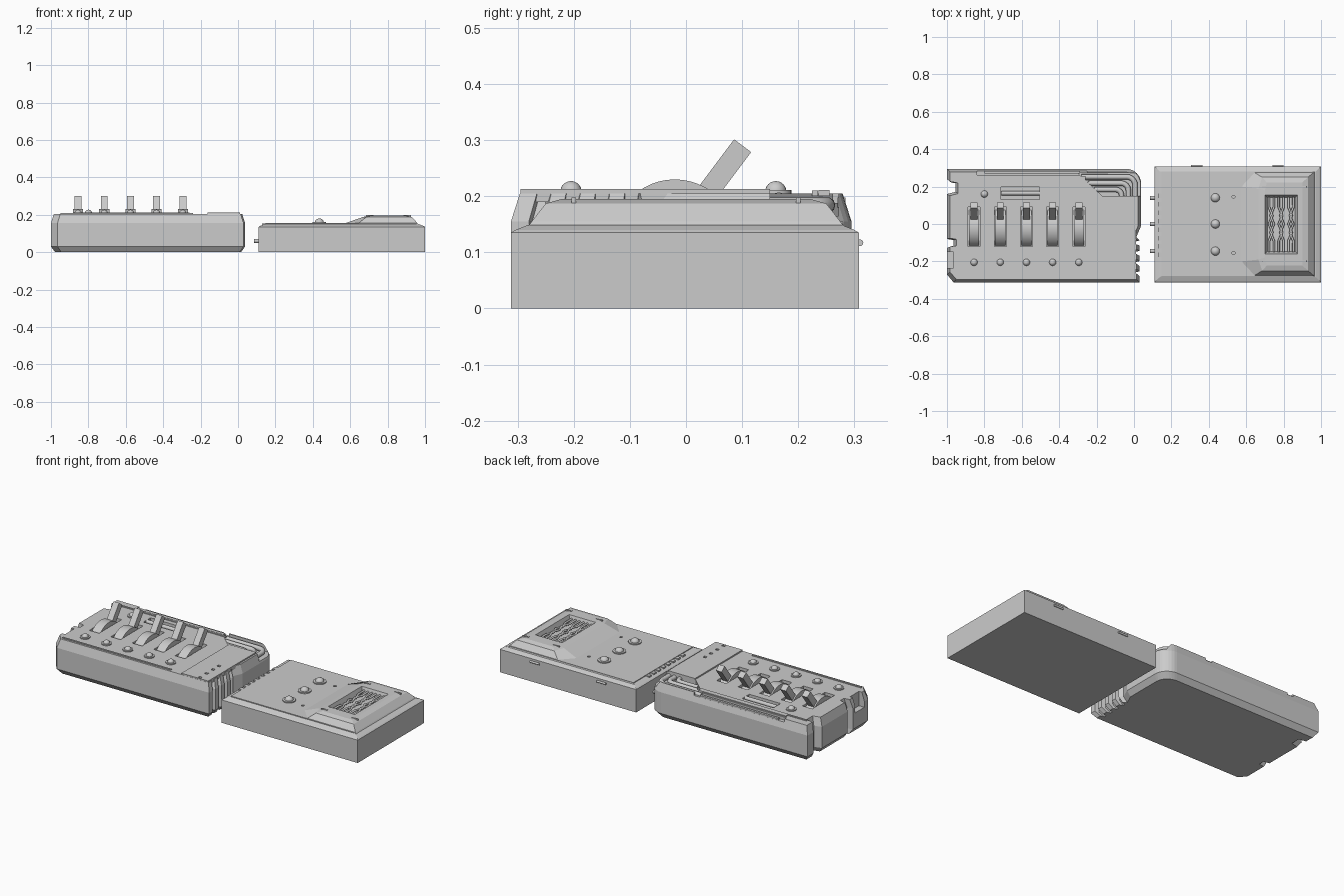
import bpy, bmesh, math
from mathutils import Vector, Matrix

if "Cube" in bpy.data.objects:
    bpy.data.objects.remove(bpy.data.objects["Cube"])


def finish(bm, name, smooth=False):
    bmesh.ops.recalc_face_normals(bm, faces=bm.faces)
    me = bpy.data.meshes.new(name)
    bm.to_mesh(me)
    bm.free()
    ob = bpy.data.objects.new(name, me)
    bpy.context.collection.objects.link(ob)
    if smooth:
        bpy.ops.object.select_all(action='DESELECT')
        ob.select_set(True)
        bpy.context.view_layer.objects.active = ob
        bpy.ops.object.shade_smooth_by_angle(angle=math.radians(35))
    return ob


def loft(name, rings):
    """Skin a stack of (outline, z) rings and cap both ends."""
    bm = bmesh.new()
    rows = [[bm.verts.new((x, y, z)) for x, y in pts] for pts, z in rings]
    n = len(rows[0])
    for a, b in zip(rows, rows[1:]):
        for i in range(n):
            j = (i + 1) % n
            bm.faces.new((a[i], a[j], b[j], b[i]))
    bm.faces.new(rows[0][::-1])
    bm.faces.new(rows[-1])
    return finish(bm, name)


def inset(pts, d):
    xs, ys = [p[0] for p in pts], [p[1] for p in pts]
    cx, cy = (min(xs) + max(xs)) / 2, (min(ys) + max(ys)) / 2
    fx, fy = 1 - 2 * d / (max(xs) - min(xs)), 1 - 2 * d / (max(ys) - min(ys))
    return [(cx + (x - cx) * fx, cy + (y - cy) * fy) for x, y in pts]


def rect(x0, x1, y0, y1):
    return [(x0, y0), (x1, y0), (x1, y1), (x0, y1)]


def box(name, x0, x1, y0, y1, z0, z1):
    return loft(name, [(rect(x0, x1, y0, y1), z0), (rect(x0, x1, y0, y1), z1)])


def cylinder(name, c, r, h, axis='Z', seg=24):
    bm = bmesh.new()
    rot = {'X': Matrix.Rotation(math.pi / 2, 4, 'Y'), 'Y': Matrix.Rotation(math.pi / 2, 4, 'X'),
           'Z': Matrix()}[axis]
    bmesh.ops.create_cone(bm, cap_ends=True, segments=seg, radius1=r, radius2=r, depth=h,
                          matrix=Matrix.Translation(c) @ rot)
    return finish(bm, name, True)


def dome(name, x, y, z, r, h, washer):
    cylinder(name + "_washer", (x, y, z), washer, 0.012)
    bm = bmesh.new()
    bmesh.ops.create_uvsphere(bm, u_segments=20, v_segments=12, radius=1,
                              matrix=Matrix.Translation((x, y, z + 0.003)) @ Matrix.Diagonal((r, r, h, 1)))
    finish(bm, name, True)


def tube(name, pts, r):
    cu = bpy.data.curves.new(name, 'CURVE')
    cu.dimensions = '3D'
    cu.bevel_depth = r
    cu.bevel_resolution = 3
    cu.use_fill_caps = True
    sp = cu.splines.new('POLY')
    sp.points.add(len(pts) - 1)
    for p, co in zip(sp.points, pts):
        p.co = (*co, 1)
    ob = bpy.data.objects.new(name, cu)
    bpy.context.collection.objects.link(ob)


def cut(ob, cutter):
    cutter.hide_render = True
    m = ob.modifiers.new("cut", 'BOOLEAN')
    m.operation, m.solver, m.object = 'DIFFERENCE', 'EXACT', cutter
    bpy.context.view_layer.objects.active = ob
    bpy.ops.object.modifier_apply(modifier=m.name)
    bpy.data.objects.remove(cutter)


def arc(cx, cy, r, a0, a1, n=8):
    return [(cx + r * math.cos(math.radians(a0 + (a1 - a0) * i / n)),
             cy + r * math.sin(math.radians(a0 + (a1 - a0) * i / n))) for i in range(n + 1)]


# Lever case: outline with gripping ribs on the right and grooves on the left
outline = [(-0.965, -0.312), (0.03, -0.312)]
for y in (-0.28, -0.225, -0.17, -0.115):
    outline += [(0.03, y), (0.008, y + 0.006), (0.008, y + 0.021), (0.03, y + 0.027)]
outline += [(0.012, -0.07), (0.038, -0.01)] + arc(-0.042, 0.215, 0.08, 0, 90)
outline += [(-1, 0.295), (-1, 0.24), (-0.955, 0.232), (-0.955, 0.172), (-1, 0.16),
            (-1, -0.08), (-0.965, -0.086), (-0.965, -0.122), (-1, -0.128), (-1, -0.27)]
case = loft("lever_case", [(inset(outline, 0.022), 0), (outline, 0.03), (outline, 0.155),
                           (inset(outline, 0.016), 0.205)])

# Pipe recess, lever slots, rod slot and end pocket
bay = [(-0.3, 0.272), (-0.17, 0.15), (0.1, 0.15), (0.1, 0.272)]
cut(case, loft("bay_cutter", [(bay, 0.165), (bay, 0.3)]))
lever_xs = [-0.855 + 0.14 * i for i in range(5)]
for x in lever_xs:
    cut(case, box("slot_cutter", x - 0.032, x + 0.032, -0.12, 0.09, 0.175, 0.3))
cut(case, box("rod_cutter", -0.71, -0.505, 0.132, 0.198, 0.18, 0.3))
cut(case, box("pocket_cutter", -1.1, -0.965, -0.235, -0.15, 0.12, 0.3))
cut(case, box("edge_cutter", -0.84, -0.25, 0.262, 0.4, 0.188, 0.3))

# Raised cover plate beside the levers
for side, y in (("front", -0.285), ("back", 0.225)):
    box("cover_strip_" + side, -0.95, -0.24, y, y + 0.01, 0.2, 0.21)
box("back_rail", -0.83, -0.26, 0.236, 0.256, 0.2, 0.211)
box("back_lower_rail", -0.8, -0.29, 0.27, 0.284, 0.18, 0.198)
cylinder("slot_rod", (-0.607, 0.165, 0.195), 0.012, 0.205, 'X', 12)

# End block with small square inlets
block = box("end_block", -0.163, 0.012, -0.295, 0.15, 0.19, 0.213)
for y in (-0.105, -0.16, -0.22, -0.28):
    cut(block, box("inlet_cutter", -0.06, -0.042, y - 0.008, y + 0.008, 0.2, 0.3))

# Levers: round hub and tilted handle
for x in lever_xs:
    cylinder("lever_hub", (x, -0.02, 0.12), 0.11, 0.054, 'X', 48)
    bm = bmesh.new()
    bmesh.ops.create_cube(bm, size=1, matrix=Matrix.Translation((x, 0.062, 0.238))
                          @ Matrix.Rotation(-0.6435, 4, 'X') @ Matrix.Diagonal((0.037, 0.038, 0.13, 1)))
    finish(bm, "lever_handle")
    dome("front_bolt", x, -0.205, 0.205, 0.019, 0.019, 0.028)
dome("back_bolt", -0.8, 0.16, 0.205, 0.019, 0.019, 0.028)

# Nested bent pipes
for i in range(3):
    x1, y1, r = 0.006 - 0.036 * i, 0.252 - 0.034 * i, 0.045 - 0.006 * i
    path = [(-0.28 + 0.035 * i, y1)] + arc(x1 - r, y1 - r, r, 90, 0) + [(x1, 0.14)]
    tube("pipe", [(x, y, 0.184) for x, y in path], 0.014)

# Speaker case: plain box with a sloped lid edge and a shallow panel line
base = rect(0.11, 1.0, -0.312, 0.308)
lid = rect(0.148, 0.955, -0.278, 0.28)
speaker = loft("speaker_case", [(base, 0), (base, 0.135), (inset(base, 0.008), 0.14),
                                (inset(base, 0.026), 0.147), (lid, 0.15), (lid, 0.155)])


# Raised housing with a faceted front edge, mirrored about y = 0
def housing_ring(x0, y0, x1, y1, x2):
    half = [(x0, y0), (x1, y1), (x2, y1)]
    return half + [(x, -y) for x, y in reversed(half)]


housing = loft("vent_housing", [(housing_ring(0.57, 0.2, 0.64, 0.28, 0.965), 0.148),
                                (housing_ring(0.575, 0.2, 0.645, 0.275, 0.96), 0.155),
                                (housing_ring(0.665, 0.19, 0.685, 0.25, 0.93), 0.187),
                                (housing_ring(0.7, 0.18, 0.71, 0.222, 0.9), 0.195)])
well = rect(0.705, 0.87, -0.155, 0.15)
cut(housing, loft("well_cutter", [(inset(well, 0.008), 0.16), (inset(well, -0.006), 0.2)]))

# Vent grille: pairs of bars that pinch together in the middle
for i in range(6):
    x = 0.722 + 0.026 * i
    s = 0.018 if i % 2 == 0 else -0.018
    tube("grille_bar", [(x, -0.15, 0.178), (x, -0.09, 0.178), (x + s, -0.045, 0.178), (x, 0, 0.178),
                        (x + s, 0.045, 0.178), (x, 0.09, 0.178), (x, 0.145, 0.178)], 0.006)
for x in (0.705, 0.905):
    for y in (-0.2, 0.2):
        box("housing_clip", x - 0.02, x + 0.02, y - 0.004, y + 0.004, 0.18, 0.198)

# Knobs, small holes, edge rack, plugs and hinge pins
for y in (-0.145, 0, 0.14):
    dome("knob", 0.435, y, 0.155, 0.024, 0.022, 0.036)
    cylinder("plug_pin", (0.1, y, 0.06), 0.011, 0.03, 'X', 16)
for y in (-0.155, 0.145):
    cut(speaker, cylinder("hole_cutter", (0.532, y, 0.16), 0.008, 0.03, 'Z', 12))
for i in range(8):
    y = -0.165 + 0.045 * i
    box("edge_rack_tooth", 0.128, 0.15, y - 0.012, y + 0.012, 0.14, 0.153)
for x in (0.335, 0.77):
    cylinder("hinge_pin", (x, 0.31, 0.117), 0.006, 0.06, 'X', 12)
